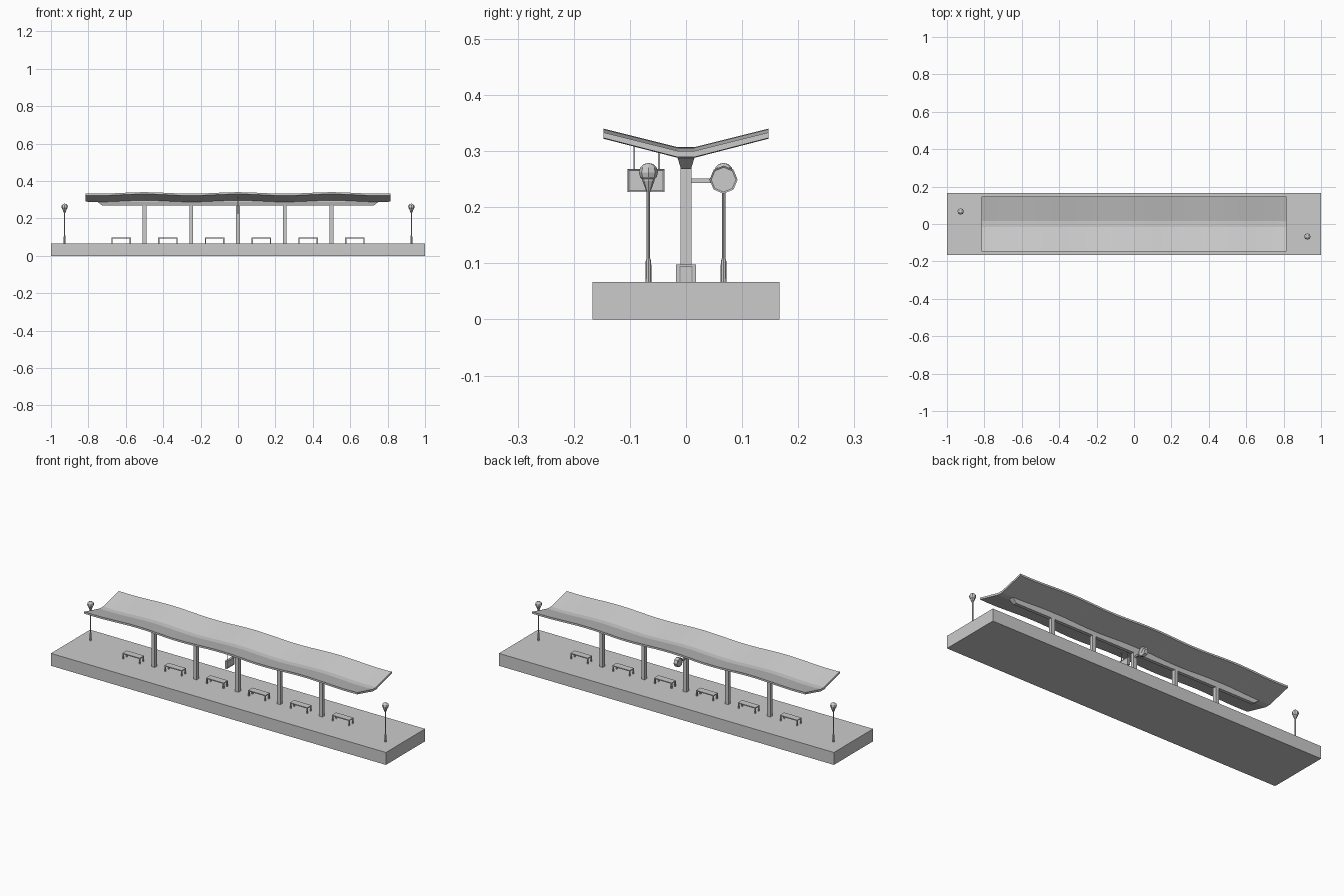
import bpy, bmesh, math
from mathutils import Matrix, Vector

if "Cube" in bpy.data.objects:
    bpy.data.objects.remove(bpy.data.objects["Cube"])


def finish(name, bm, smooth=None):
    bmesh.ops.recalc_face_normals(bm, faces=bm.faces)
    me = bpy.data.meshes.new(name)
    bm.to_mesh(me)
    bm.free()
    ob = bpy.data.objects.new(name, me)
    bpy.context.collection.objects.link(ob)
    if smooth:
        bpy.ops.object.select_all(action='DESELECT')
        ob.select_set(True)
        bpy.context.view_layer.objects.active = ob
        bpy.ops.object.shade_smooth_by_angle(angle=math.radians(smooth))
    return ob


def add_box(bm, x0, x1, y0, y1, z0, z1):
    m = Matrix.Translation(((x0 + x1) / 2, (y0 + y1) / 2, (z0 + z1) / 2))
    bmesh.ops.create_cube(bm, size=1, matrix=m @ Matrix.Diagonal((x1 - x0, y1 - y0, z1 - z0, 1)))


def box(name, *dims):
    bm = bmesh.new()
    add_box(bm, *dims)
    return finish(name, bm)


def loft(bm, rings):
    # skin closed rings of points and cap both ends
    vs = [[bm.verts.new(p) for p in r] for r in rings]
    n = len(vs[0])
    for a, b in zip(vs, vs[1:]):
        for i in range(n):
            j = (i + 1) % n
            bm.faces.new((a[i], a[j], b[j], b[i]))
    bm.faces.new(vs[0])
    bm.faces.new(vs[-1])


# Platform
box("platform", -1, 1, -0.167, 0.167, 0, 0.067)

# Wavy butterfly roof
profile = [(-0.147, 0.322), (-0.015, 0.288), (0.015, 0.288), (0.147, 0.322),
           (0.147, 0.332), (0.015, 0.299), (-0.015, 0.299), (-0.147, 0.332)]
bm = bmesh.new()
rings = []
for i in range(41):
    x = -0.815 + 1.63 * i / 40
    w = 0.004 * (1 + math.cos(4 * math.pi * x))
    rings.append([(x, y, z + w) for y, z in profile])
loft(bm, rings)
finish("roof", bm, 12)

# Tapered ridge beam with sloping ends
bm = bmesh.new()
loft(bm, [[(-a, -b, z), (a, -b, z), (a, b, z), (-a, b, z)]
          for a, b, z in ((0.725, 0.009, 0.268), (0.75, 0.015, 0.288), (0.75, 0.015, 0.295))])
finish("roof_beam", bm)

# Columns
for i in range(5):
    x = -0.5 + 0.25 * i
    box("column", x - 0.01, x + 0.01, -0.01, 0.01, 0.067, 0.27)

# Benches
for i in range(6):
    x = -0.625 + 0.25 * i
    bm = bmesh.new()
    add_box(bm, x - 0.052, x + 0.052, -0.018, 0.018, 0.093, 0.098)
    for sx in (-1, 1):
        for sy in (-1, 1):
            cx, cy = x + sx * 0.049, sy * 0.015
            add_box(bm, cx - 0.003, cx + 0.003, cy - 0.003, cy + 0.003, 0.067, 0.093)
    finish("bench", bm)

# Lamp posts with faceted globes
post = [(0.0055, 0.067), (0.005, 0.103), (0.0032, 0.109), (0.0032, 0.227), (0.011, 0.247), (0.011, 0.25)]
for x, y in ((-0.927, 0.067), (0.927, -0.067)):
    bm = bmesh.new()
    loft(bm, [[(x + r * math.cos(k * math.pi / 4), y + r * math.sin(k * math.pi / 4), z)
               for k in range(8)] for r, z in post])
    finish("lamp_post", bm)
    bm = bmesh.new()
    bmesh.ops.create_uvsphere(bm, u_segments=8, v_segments=6, radius=0.017,
                              matrix=Matrix.Translation((x, y, 0.262)))
    finish("lamp_globe", bm)

# Hanging sign with recessed panels
bm = bmesh.new()
add_box(bm, -0.006, 0.006, -0.104, -0.038, 0.227, 0.268)
bm.normal_update()
sides = [f for f in bm.faces if abs(f.normal.x) > 0.9]
bmesh.ops.inset_individual(bm, faces=sides, thickness=0.004, depth=-0.002)
finish("sign_board", bm)
for y, top in ((-0.092, 0.317), (-0.048, 0.306)):
    box("sign_rod", -0.0015, 0.0015, y - 0.0015, y + 0.0015, 0.266, top)

# Octagonal clock on a bracket arm
box("clock_arm", -0.004, 0.004, 0.008, 0.046, 0.243, 0.251)
bm = bmesh.new()
c = Vector((0, 0.067, 0.249))
bmesh.ops.create_cone(bm, cap_ends=True, segments=8, radius1=0.025, radius2=0.025, depth=0.02,
                      matrix=Matrix.Translation(c) @ Matrix.Rotation(math.pi / 2, 4, 'Y'))
bm.normal_update()
caps = [f for f in bm.faces if abs(f.normal.x) > 0.9]
bmesh.ops.inset_individual(bm, faces=caps, thickness=0.003, depth=-0.002)
finish("clock_case", bm)
for s in (-1, 1):
    bm = bmesh.new()
    add_box(bm, -0.0008, 0.0008, -0.007, 0.018, -0.0008, 0.0008)
    bm.transform(Matrix.Translation(c + Vector((s * 0.0085, 0, 0))) @ Matrix.Rotation(math.radians(40), 4, 'X'))
    finish("clock_hands", bm)
